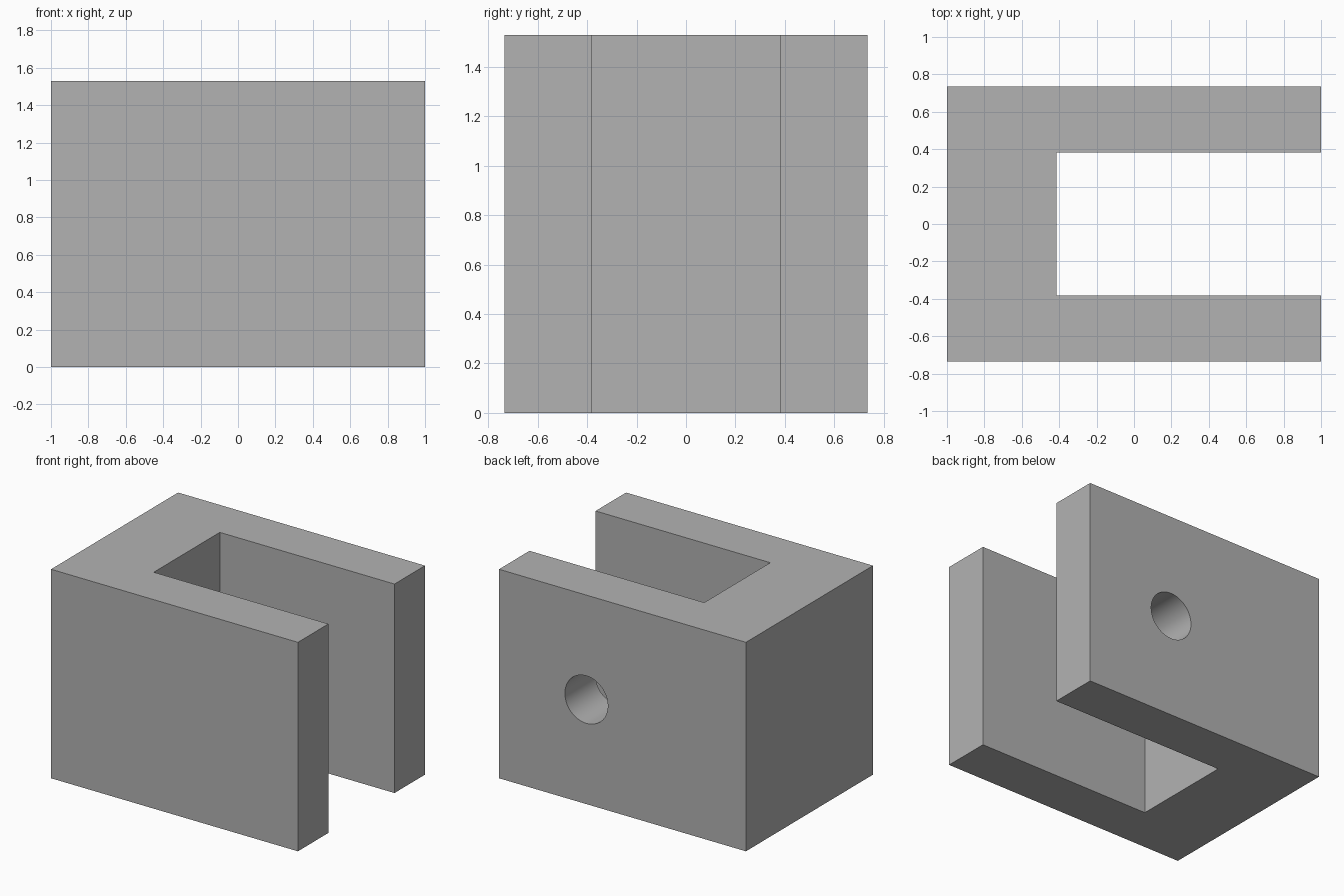
import bpy
import bmesh
import math

cube = bpy.data.objects.get("Cube")
if cube:
    bpy.data.objects.remove(cube, do_unlink=True)

HEIGHT = 1.53
HALF_DEPTH = 0.735   # outer half depth in y
SLOT_HALF = 0.382    # half width of the slot
SLOT_END = -0.415    # closed end of the slot
HOLE_RADIUS = 0.174

grey = bpy.data.materials.new("plain grey")
grey.use_nodes = True
colour = (0.448, 0.448, 0.448, 1)
grey.diffuse_color = colour
grey.node_tree.nodes["Principled BSDF"].inputs["Base Color"].default_value = colour

# U-shaped bracket: closed at -x, slot open towards +x
half = [(SLOT_END, SLOT_HALF), (1, SLOT_HALF), (1, HALF_DEPTH), (-1, HALF_DEPTH)]
profile = half + [(x, -y) for x, y in reversed(half)]
bm = bmesh.new()
base = bm.faces.new([bm.verts.new((x, y, 0)) for x, y in profile])
top = bmesh.ops.extrude_face_region(bm, geom=[base])["geom"]
bmesh.ops.translate(bm, vec=(0, 0, HEIGHT),
                    verts=[v for v in top if isinstance(v, bmesh.types.BMVert)])
bmesh.ops.recalc_face_normals(bm, faces=bm.faces)
mesh = bpy.data.meshes.new("bracket_body")
bm.to_mesh(mesh)
bm.free()
mesh.materials.append(grey)
body = bpy.data.objects.new("bracket_body", mesh)
bpy.context.collection.objects.link(body)

# Round hole through the back arm only, centred along the slot
bpy.ops.mesh.primitive_cylinder_add(
    vertices=64, radius=HOLE_RADIUS, depth=0.6,
    location=((1 + SLOT_END) / 2, (HALF_DEPTH + SLOT_HALF) / 2, HEIGHT / 2),
    rotation=(math.pi / 2, 0, 0))
cutter = bpy.context.object
cutter.name = "hole_cutter"
cutter.hide_render = True
cutter.data.materials.append(grey)

cut = body.modifiers.new("hole", "BOOLEAN")
cut.object = cutter
cut.operation = "DIFFERENCE"
cut.solver = "EXACT"

bpy.ops.object.select_all(action="DESELECT")
body.select_set(True)
bpy.context.view_layer.objects.active = body
bpy.ops.object.modifier_apply(modifier=cut.name)
bpy.data.objects.remove(cutter, do_unlink=True)

# Smooth hole wall, crisp block edges
bpy.ops.object.shade_smooth_by_angle(angle=math.radians(30))
